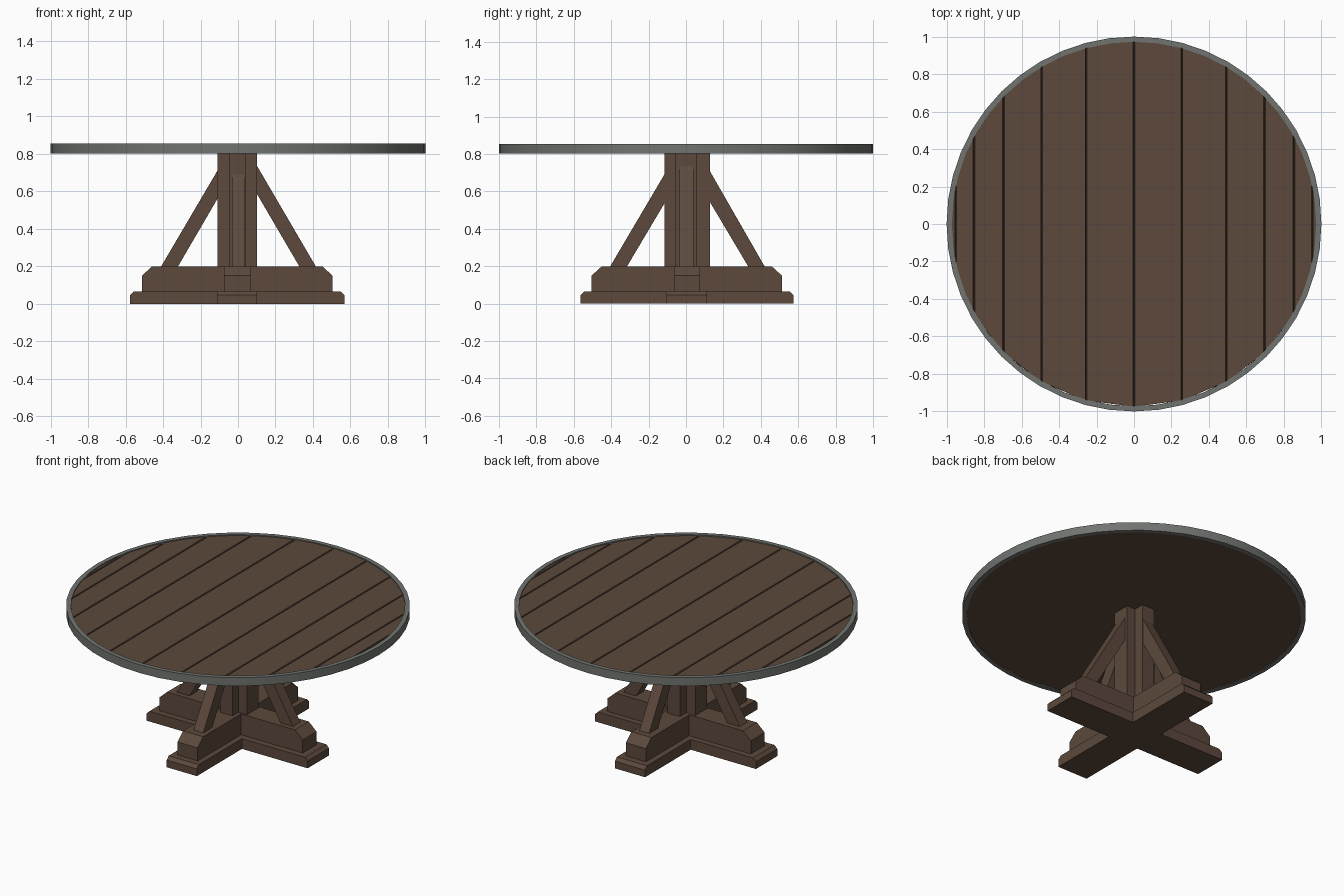
import bpy, bmesh, math

if "Cube" in bpy.data.objects:
    bpy.data.objects.remove(bpy.data.objects["Cube"])


def material(name, rgb):
    m = bpy.data.materials.new(name)
    m.diffuse_color = (*rgb, 1)
    m.use_nodes = True
    m.node_tree.nodes["Principled BSDF"].inputs["Base Color"].default_value = m.diffuse_color
    return m


WOOD = material("dark_brown_wood", (0.107, 0.066, 0.045))
METAL = material("grey_metal", (0.162, 0.174, 0.159))


def finish(name, bm, mat):
    bmesh.ops.remove_doubles(bm, verts=bm.verts[:], dist=1e-5)
    bmesh.ops.recalc_face_normals(bm, faces=bm.faces[:])
    me = bpy.data.meshes.new(name)
    bm.to_mesh(me)
    bm.free()
    me.materials.append(mat)
    ob = bpy.data.objects.new(name, me)
    bpy.context.collection.objects.link(ob)
    return ob


def loft(name, rings, mat):
    """Skin a stack of closed loops and cap both ends."""
    bm = bmesh.new()
    loops = [[bm.verts.new(p) for p in r] for r in rings]
    n = len(loops[0])
    for a, b in zip(loops, loops[1:]):
        for i in range(n):
            j = (i + 1) % n
            bm.faces.new((a[i], a[j], b[j], b[i]))
    bm.faces.new(loops[0])
    bm.faces.new(loops[-1])
    return finish(name, bm, mat)


def side_profile(name, pts, w0, w1, axis):
    """Extrude a side outline (u, z) across the width; u runs along axis."""
    place = (lambda u, w, z: (u, w, z)) if axis == "x" else (lambda u, w, z: (w, u, z))
    return loft(name, [[place(u, w, z) for u, z in pts] for w in (w0, w1)], WOOD)


def beam(name, u0, u1, z0, z1, cu, cz, w0, w1, axis):
    """Beam with both upper ends chamfered."""
    side_profile(name, [(u0, z0), (u1, z0), (u1, z1 - cz), (u1 - cu, z1),
                        (u0 + cu, z1), (u0, z1 - cz)], w0, w1, axis)


# Crossed feet: wide low plinth beams and narrower upper beams
beam("foot_plinth_x", -0.575, 0.568, 0, 0.066, 0.02, 0.02, -0.105, 0.112, "x")
beam("foot_plinth_y", -0.563, 0.575, 0, 0.066, 0.02, 0.02, -0.112, 0.102, "y")
beam("foot_beam_x", -0.513, 0.505, 0.066, 0.2, 0.055, 0.05, -0.065, 0.075, "x")
beam("foot_beam_y", -0.505, 0.513, 0.066, 0.2, 0.055, 0.05, -0.075, 0.067, "y")

# Plus-shaped column
beam("column_x", -0.11, 0.102, 0.19, 0.806, 0, 0, -0.055, 0.06, "x")
beam("column_y", -0.116, 0.127, 0.19, 0.806, 0, 0, -0.045, 0.042, "y")

# Diagonal braces: foot outer / inner, column face, heights at column
for name, uo, ui, uc, zi, zo, w0, w1, axis in (
        ("brace_left", -0.41, -0.32, -0.11, 0.56, 0.71, -0.035, 0.04, "x"),
        ("brace_right", 0.415, 0.327, 0.102, 0.585, 0.735, -0.035, 0.04, "x"),
        ("brace_front", -0.405, -0.315, -0.116, 0.535, 0.69, -0.032, 0.037, "y"),
        ("brace_back", 0.42, 0.332, 0.127, 0.545, 0.71, -0.032, 0.037, "y")):
    side_profile(name, [(uo, 0.2), (ui, 0.2), (uc, zi), (uc, zo)], w0, w1, axis)

# Table planks: strips of a 24-sided disc with V grooves between them
R, CY, G = 0.985, 0.01, 0.005
for k in range(-6, 6):
    a, b = math.radians(15 * k), math.radians(15 * (k + 1))
    xa, xb, ha, hb = R * math.sin(a), R * math.sin(b), R * math.cos(a), R * math.cos(b)

    def ring(z, g):
        return [(xa + g, CY - ha, z), (xb - g, CY - hb, z),
                (xb - g, CY + hb, z), (xa + g, CY + ha, z)]

    loft(f"top_plank_{k + 7}", [ring(0.806, 0), ring(0.832, 0), ring(0.849, G)], WOOD)

# Metal rim band around the top
SEG = 48
bm = bmesh.new()
section = [(0.972, 0.802), (1.0, 0.802), (1.0, 0.855), (0.972, 0.855)]
rows = []
for i in range(SEG):
    t = 2 * math.pi * i / SEG
    rows.append([bm.verts.new((r * math.cos(t), r * math.sin(t), z)) for r, z in section])
for i in range(SEG):
    p, q = rows[i], rows[(i + 1) % SEG]
    for j in range(4):
        m = (j + 1) % 4
        bm.faces.new((p[j], q[j], q[m], p[m]))
rim = finish("metal_rim", bm, METAL)
bpy.context.view_layer.objects.active = rim
rim.select_set(True)
bpy.ops.object.shade_smooth_by_angle(angle=math.radians(30))
